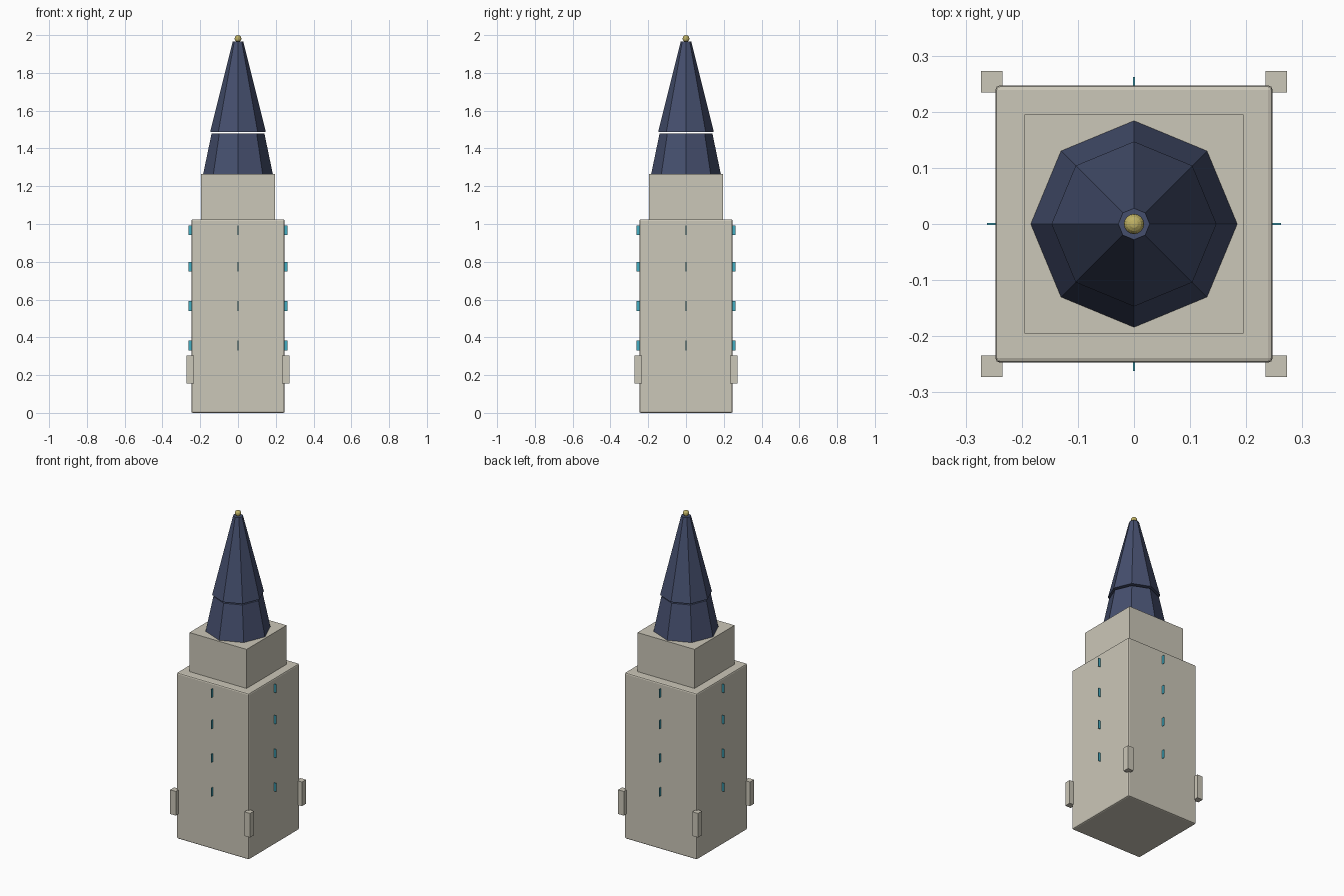
import bpy
import math

if "Cube" in bpy.data.objects:
    bpy.data.objects.remove(bpy.data.objects["Cube"])


def material(name, rgb):
    m = bpy.data.materials.new(name)
    m.diffuse_color = (*rgb, 1.0)
    m.use_nodes = True
    m.node_tree.nodes["Principled BSDF"].inputs["Base Color"].default_value = m.diffuse_color
    return m


STONE = material("pale stone", (0.60, 0.57, 0.48))
SLATE = material("blue slate", (0.060, 0.078, 0.155))
GLASS = material("cyan glass", (0.06, 0.42, 0.54))
GOLD = material("gold", (0.52, 0.44, 0.13))


def finish(name, mat):
    obj = bpy.context.object
    obj.name = name
    obj.data.materials.append(mat)
    return obj


def box(name, x, y, z0, z1, sx, sy, mat):
    bpy.ops.mesh.primitive_cube_add(size=1, location=(x, y, (z0 + z1) / 2))
    obj = finish(name, mat)
    obj.scale = (sx, sy, z1 - z0)
    bpy.ops.object.transform_apply(location=False, rotation=False, scale=True)
    return obj


def spire(name, r0, r1, z0, z1):
    # octagonal tapered tier with corners on the axes
    bpy.ops.mesh.primitive_cone_add(vertices=8, radius1=r0, radius2=r1,
                                    depth=z1 - z0, location=(0, 0, (z0 + z1) / 2))
    return finish(name, SLATE)


# main shaft with softened edges
shaft = box("tower_shaft", 0, 0, 0, 1.025, 0.494, 0.494, STONE)
bevel = shaft.modifiers.new("soft_edges", "BEVEL")
bevel.width = 0.008
bevel.segments = 2

# belfry block above the shaft
box("belfry_block", 0, 0, 1.02, 1.266, 0.39, 0.39, STONE)

# two-tier spire with a narrow gap, and the ball on top
spire("lower_spire", 0.184, 0.140, 1.266, 1.478)
spire("upper_spire", 0.147, 0.028, 1.488, 1.966)
bpy.ops.mesh.primitive_uv_sphere_add(segments=16, ring_count=8, radius=0.018,
                                     location=(0, 0, 1.982))
finish("finial_ball", GOLD)

# corner buttresses
for sx in (-1, 1):
    for sy in (-1, 1):
        box("corner_buttress", sx * 0.2535, sy * 0.2535, 0.155, 0.304,
            0.039, 0.039, STONE)

# thin window fins, four rows on each of the four sides
for z in (0.357, 0.566, 0.774, 0.967):
    for i in range(4):
        a = i * math.pi / 2
        fin = box("window_fin", 0.250 * math.cos(a), 0.250 * math.sin(a),
                  z - 0.026, z + 0.026, 0.024, 0.003, GLASS)
        fin.rotation_euler.z = a
